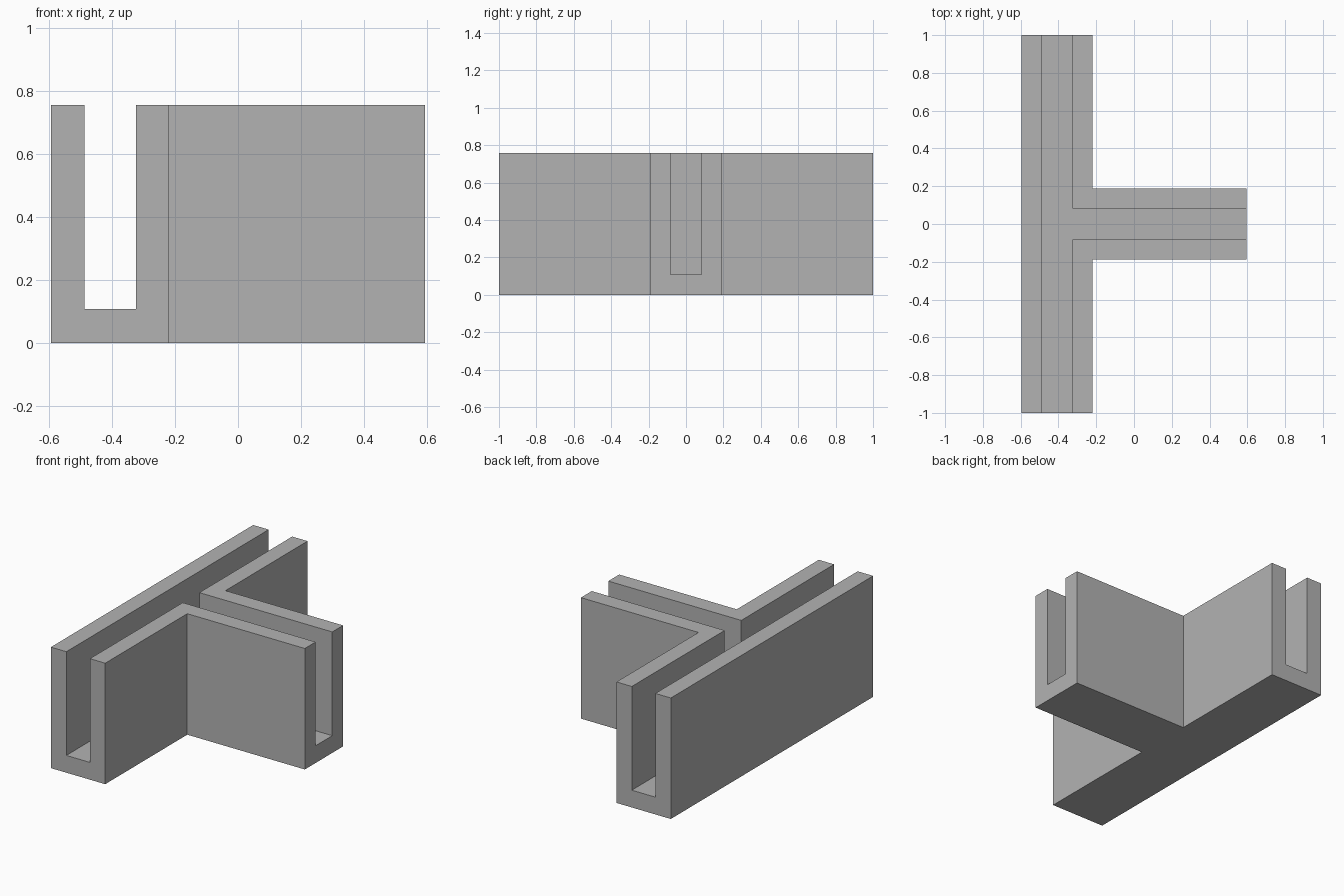
import bpy
import bmesh

cube = bpy.data.objects.get("Cube")
if cube:
    bpy.data.objects.remove(cube, do_unlink=True)

# Plain grey plastic
grey = bpy.data.materials.new("grey")
grey.use_nodes = True
colour = (0.45, 0.45, 0.45, 1)
grey.diffuse_color = colour
grey.node_tree.nodes["Principled BSDF"].inputs["Base Color"].default_value = colour


def tee_prism(name, left, right, end, stem, half, z0, z1):
    """T-shaped prism: a long bar along y with a stem reaching towards +x."""
    half_outline = [(left, -end), (right, -end), (right, -half), (stem, -half)]
    outline = half_outline + [(x, -y) for x, y in reversed(half_outline)]
    bm = bmesh.new()
    face = bm.faces.new([bm.verts.new((x, y, z0)) for x, y in outline])
    top = bmesh.ops.extrude_face_region(bm, geom=[face])["geom"]
    verts = [v for v in top if isinstance(v, bmesh.types.BMVert)]
    bmesh.ops.translate(bm, verts=verts, vec=(0, 0, z1 - z0))
    bmesh.ops.recalc_face_normals(bm, faces=bm.faces)
    mesh = bpy.data.meshes.new(name)
    bm.to_mesh(mesh)
    bm.free()
    mesh.materials.append(grey)
    obj = bpy.data.objects.new(name, mesh)
    bpy.context.collection.objects.link(obj)
    return obj


# Solid tee body and the open slot running through all three arms
body = tee_prism("tee_channel_connector", -0.595, -0.219, 1.0, 0.595, 0.189, 0, 0.757)
slot = tee_prism("slot_cutter", -0.488, -0.325, 1.2, 0.8, 0.082, 0.108, 1.0)
slot.hide_render = True

cut = body.modifiers.new("slot", "BOOLEAN")
cut.operation = "DIFFERENCE"
cut.solver = "EXACT"
cut.object = slot
bpy.context.view_layer.objects.active = body
bpy.ops.object.modifier_apply(modifier=cut.name)
bpy.data.objects.remove(slot, do_unlink=True)
